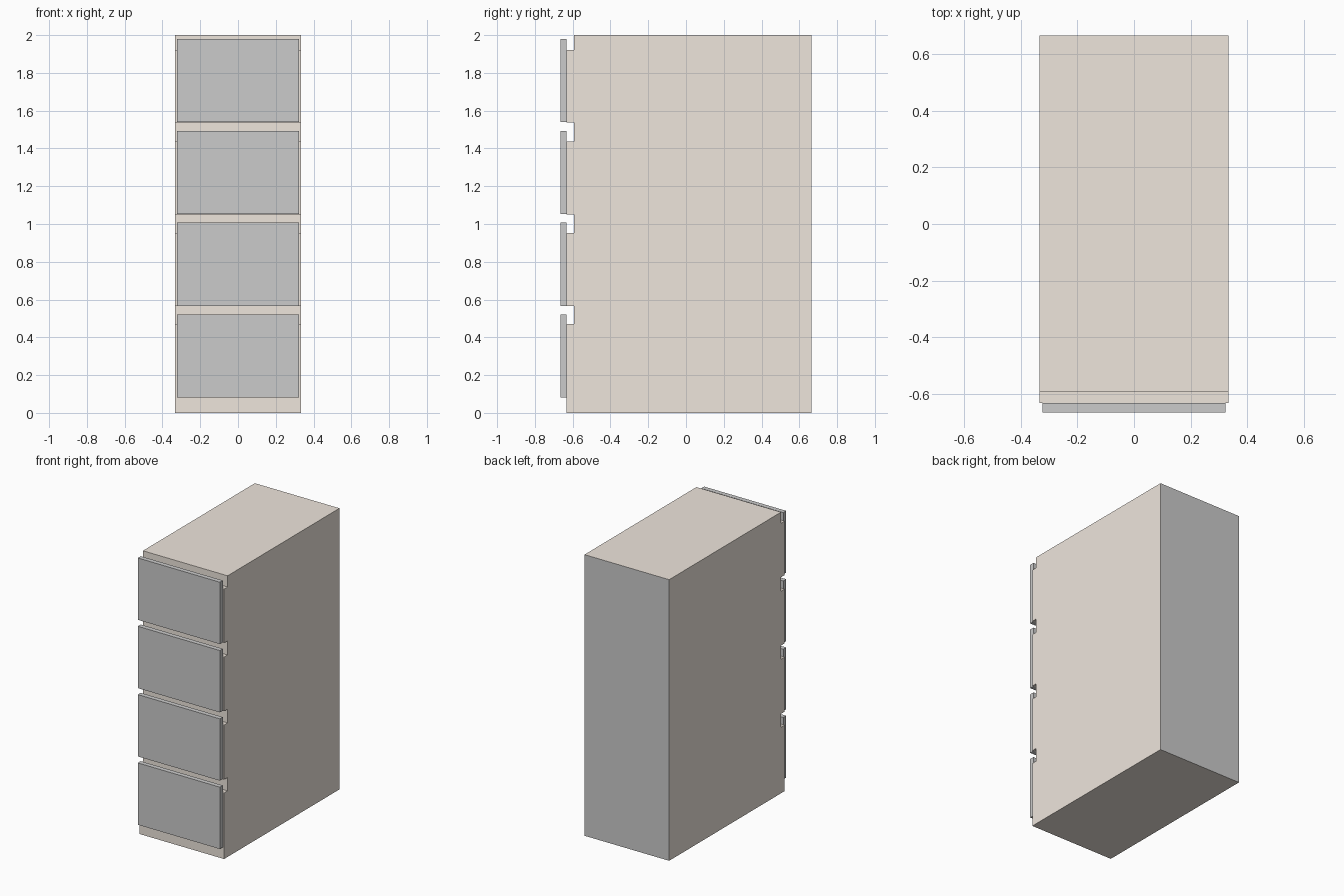
import bpy
import bmesh

if "Cube" in bpy.data.objects:
    bpy.data.objects.remove(bpy.data.objects["Cube"])

HALF_W, BACK = 0.333, 0.665
FRONT, GRIP, PANEL = -0.632, -0.593, -0.665
PITCH, COUNT = 0.486, 4


def finish(name, bm):
    bmesh.ops.recalc_face_normals(bm, faces=bm.faces)
    mesh = bpy.data.meshes.new(name)
    bm.to_mesh(mesh)
    bm.free()
    obj = bpy.data.objects.new(name, mesh)
    bpy.context.collection.objects.link(obj)
    return obj


def material(name, color):
    mat = bpy.data.materials.new(name)
    mat.diffuse_color = color
    mat.use_nodes = True
    mat.node_tree.nodes["Principled BSDF"].inputs["Base Color"].default_value = mat.diffuse_color
    return mat


# Cabinet side profile with a finger recess above every drawer
profile = [(BACK, 0), (FRONT, 0)]
for i in range(COUNT):
    top = 0.470 + i * 0.4835
    end = 2.0 if i == COUNT - 1 else 0.565 + i * PITCH
    profile += [(FRONT, top), (GRIP, top), (GRIP, end)]
    if i < COUNT - 1:
        profile.append((FRONT, end))
profile.append((BACK, 2.0))

bm = bmesh.new()
side = bm.faces.new([bm.verts.new((-HALF_W, y, z)) for y, z in profile])
ext = bmesh.ops.extrude_face_region(bm, geom=[side], use_keep_orig=True)
bmesh.ops.translate(bm, vec=(2 * HALF_W, 0, 0),
                    verts=[v for v in ext["geom"] if isinstance(v, bmesh.types.BMVert)])
cabinet = finish("cabinet_body", bm)
cabinet.data.materials.append(material("cream_body", (0.86, 0.79, 0.72, 1)))

# Bare grey back face
cabinet.data.materials.append(material("grey_back", (0.7, 0.7, 0.7, 1)))
for face in cabinet.data.polygons:
    if face.center.y > BACK - 0.001:
        face.material_index = 1

# Drawer fronts
for i in range(COUNT):
    bm = bmesh.new()
    bmesh.ops.create_cube(bm, size=1)
    bmesh.ops.scale(bm, vec=(0.646, FRONT - PANEL, 0.44), verts=bm.verts)
    drawer = finish(f"drawer_front_{i + 1}", bm)
    drawer.location = (0, (FRONT + PANEL) / 2, 0.301 + i * PITCH)
